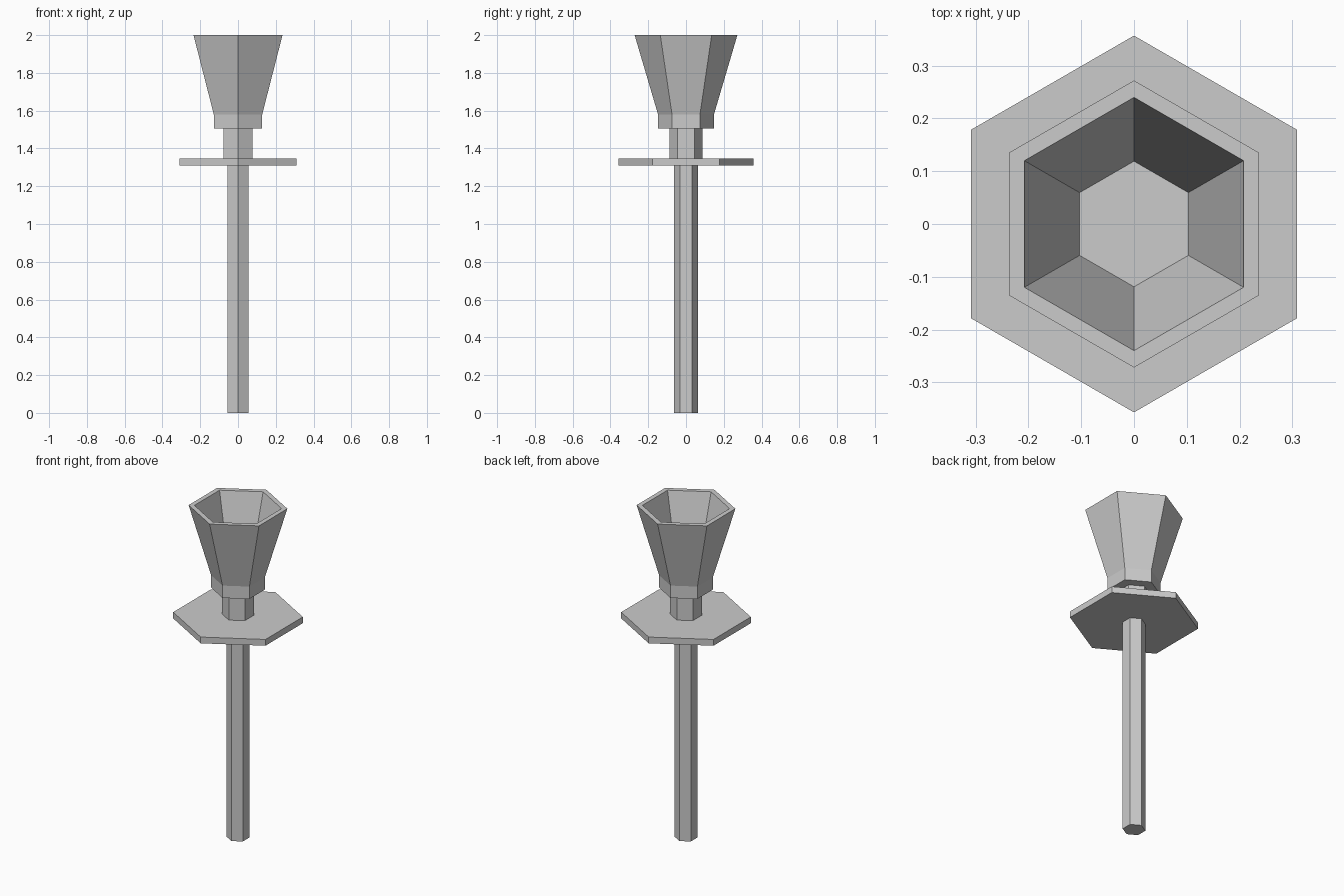
import bpy, bmesh, math

if "Cube" in bpy.data.objects:
    bpy.data.objects.remove(bpy.data.objects["Cube"])


def hex_part(name, rings):
    """Stack hexagonal rings (radius, z) with points on the y axis, capped at both ends."""
    bm = bmesh.new()
    loops = []
    for r, z in rings:
        loops.append([bm.verts.new((r * math.sin(i * math.pi / 3),
                                    -r * math.cos(i * math.pi / 3), z)) for i in range(6)])
    for a, b in zip(loops, loops[1:]):
        for i in range(6):
            j = (i + 1) % 6
            bm.faces.new((a[i], a[j], b[j], b[i]))
    bm.faces.new(loops[0][::-1])
    bm.faces.new(loops[-1])
    bmesh.ops.recalc_face_normals(bm, faces=bm.faces)
    mesh = bpy.data.meshes.new(name)
    bm.to_mesh(mesh)
    bm.free()
    obj = bpy.data.objects.new(name, mesh)
    bpy.context.collection.objects.link(obj)
    return obj


# Long handle
hex_part("shaft", [(0.063, 0), (0.063, 1.31)])
# Flat guard plate
hex_part("guard", [(0.357, 1.31), (0.357, 1.348)])
# Short neck above the guard
hex_part("neck", [(0.088, 1.348), (0.088, 1.505)])
# Flared hollow cup: collar, outer wall, rim, inner wall, floor
hex_part("cup", [(0.148, 1.505), (0.148, 1.58), (0.272, 2.0),
                 (0.24, 2.0), (0.119, 1.58)])
